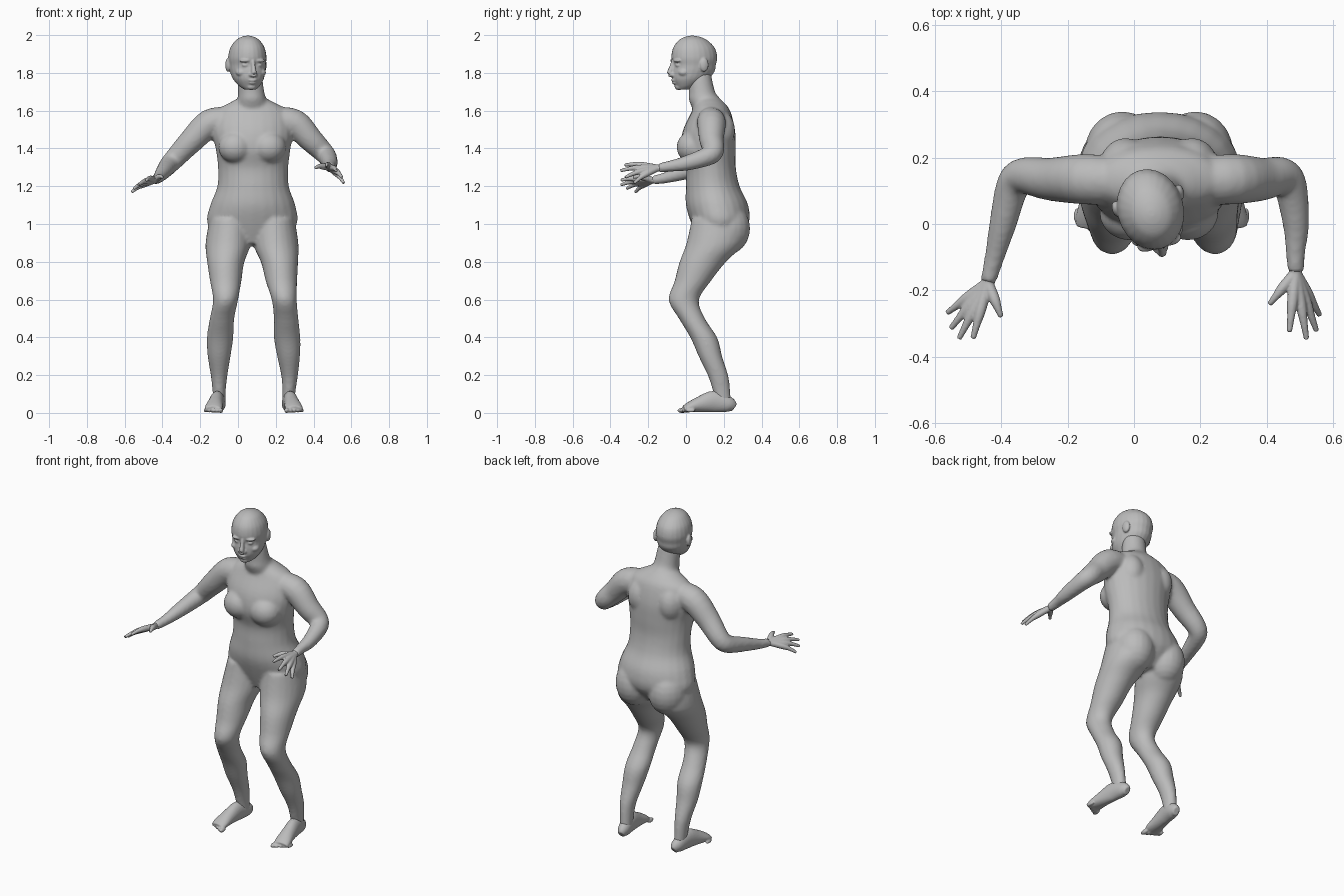
import bpy
import bmesh
from math import cos, sin, pi, radians
from mathutils import Matrix, Vector

cube = bpy.data.objects.get("Cube")
if cube:
    bpy.data.objects.remove(cube, do_unlink=True)

skin = bpy.data.materials.new("plain_grey")
skin.use_nodes = True
grey = (0.5, 0.5, 0.5, 1)
skin.diffuse_color = grey
skin.node_tree.nodes["Principled BSDF"].inputs["Base Color"].default_value = grey

MID = 0.075          # body's centre line
SIDES = 24


def refine(rows, steps=4):
    """Smooth curve through rows of numbers."""
    rows = [Vector(r) for r in rows]
    last = len(rows) - 1
    result = []
    for i in range(last):
        p, q = rows[i], rows[i + 1]
        m = (q - rows[max(i - 1, 0)]) / 2
        n = (rows[min(i + 2, last)] - p) / 2
        for k in range(steps):
            t = k / steps
            s = t * t * (3 - 2 * t)
            result.append(p * (1 - s) + q * s
                          + m * (t * (1 - t) ** 2) - n * (t * t * (1 - t)))
    return result + [rows[-1]]


def loft(bm, rings):
    """Closed skin over rings given as centre, half axis, half axis."""
    loops = []
    for c, u, v in rings:
        angles = [2 * pi * k / SIDES for k in range(SIDES)]
        loops.append([bm.verts.new(c + u * cos(a) + v * sin(a)) for a in angles])
    for a, b in zip(loops, loops[1:]):
        for k in range(SIDES):
            j = (k + 1) % SIDES
            bm.faces.new((a[k], a[j], b[j], b[k]))
    bm.faces.new(loops[0][::-1])
    bm.faces.new(loops[-1])


def stack(bm, rows):
    """Level ellipses: height, centre x, centre y, half width, half depth."""
    loft(bm, [(Vector((x, y, z)), Vector((a, 0, 0)), Vector((0, b, 0)))
              for z, x, y, a, b in refine(rows)])


def tube(bm, rows):
    """Limb along a path: x, y, z, half width, half height."""
    rows = refine(rows)
    rings = []
    for i, r in enumerate(rows):
        ahead = rows[min(i + 1, len(rows) - 1)] - rows[max(i - 1, 0)]
        t = Vector(ahead[:3]).normalized()
        u = t.cross(Vector((0, 0, 1))).normalized()
        rings.append((Vector(r[:3]), u * r[3], u.cross(t) * r[4]))
    loft(bm, rings)


def blob(bm, centre, size):
    bmesh.ops.create_uvsphere(bm, u_segments=20, v_segments=12, radius=1,
                              matrix=Matrix.LocRotScale(Vector(centre), None, Vector(size)))


def finish(bm, name, voxel, passes):
    """Fuse the overlapping shapes into one smooth skin."""
    bmesh.ops.recalc_face_normals(bm, faces=bm.faces)
    mesh = bpy.data.meshes.new(name)
    bm.to_mesh(mesh)
    bm.free()
    obj = bpy.data.objects.new(name, mesh)
    bpy.context.collection.objects.link(obj)
    fuse = obj.modifiers.new("fuse", "REMESH")
    fuse.mode = "VOXEL"
    fuse.voxel_size = voxel
    fuse.use_smooth_shade = True
    relax = obj.modifiers.new("relax", "SMOOTH")
    relax.factor = 0.5
    relax.iterations = passes
    graph = bpy.context.evaluated_depsgraph_get()
    baked = bpy.data.meshes.new_from_object(obj.evaluated_get(graph))
    obj.modifiers.clear()
    obj.data = baked
    baked.materials.clear()
    baked.materials.append(skin)
    for face in baked.polygons:
        face.use_smooth = True
        face.material_index = 0


# Torso and neck
body = bmesh.new()
stack(body, [(0.9, MID, .16, .13, .09), (1, MID, .18, .235, .15),
             (1.1, .078, .165, .226, .165), (1.2, .08, .142, .19, .143),
             (1.3, .08, .132, .186, .132), (1.4, .08, .118, .198, .146),
             (1.5, MID, .122, .215, .138), (1.6, MID, .133, .19, .102),
             (1.645, MID, .125, .12, .078), (1.67, MID, .115, .07, .06)])
stack(body, [(1.58, MID, .13, .1, .08), (1.66, .073, .1, .078, .085),
             (1.7, .07, .085, .07, .07), (1.8, .06, .07, .065, .062)])
for s in (-1, 1):
    blob(body, (MID + s * .088, .035, 1.41), (.092, .085, .085))    # breast
    blob(body, (MID + s * .11, .215, .98), (.115, .125, .14))       # buttock
    blob(body, (MID + s * .1, .17, 1.5), (.08, .09, .11))           # shoulder blade

# Legs: height, right x, left x, half width, centre y, half depth
leg = [(1.03, -.04, .19, .11, .17, .14), (.9, -.052, .2, .12, .152, .15),
       (.8, -.065, .22, .098, .087, .122), (.7, -.065, .23, .083, .035, .096),
       (.6, -.066, .245, .066, -.012, .08), (.5, -.085, .255, .065, .033, .069),
       (.4, -.095, .26, .07, .095, .071), (.3, -.1, .268, .06, .13, .062),
       (.2, -.1, .273, .044, .17, .054), (.12, -.1, .27, .035, .188, .046),
       (.05, -.098, .266, .032, .2, .04)]
stack(body, [(z, r, y, a, b) for z, r, l, a, y, b in leg])
stack(body, [(z, l, y, a, b) for z, r, l, a, y, b in leg])

# Arms: x, y, z, radius
right_arm = [(-.05, .13, 1.55, .072), (-.15, .135, 1.535, .076), (-.25, .135, 1.44, .065),
             (-.335, .145, 1.35, .055), (-.367, .11, 1.315, .05), (-.395, 0, 1.28, .041),
             (-.42, -.1, 1.25, .03), (-.44, -.175, 1.235, .024)]
left_arm = [(.2, .13, 1.55, .072), (.3, .135, 1.535, .076), (.385, .135, 1.45, .065),
            (.445, .145, 1.39, .056), (.472, .11, 1.36, .05), (.488, 0, 1.325, .04),
            (.487, -.08, 1.31, .03), (.487, -.145, 1.3, .025)]
for path in (right_arm, left_arm):
    tube(body, [p + p[-1:] for p in path])
finish(body, "body", .01, 5)

# Head, modelled facing forward and then turned a little to its left
head = bmesh.new()
stack(head, [(1.715, 0, -.055, .03, .035), (1.735, 0, -.04, .055, .06),
             (1.77, 0, -.02, .08, .097), (1.81, 0, -.004, .092, .114),
             (1.845, 0, .002, .096, .115), (1.885, 0, .002, .1, .123),
             (1.935, 0, 0, .09, .112), (1.975, 0, -.005, .063, .078),
             (1.993, 0, -.008, .035, .043), (2, 0, -.01, .01, .012)])
tube(head, [(0, -.108, 1.87, .011, .014), (0, -.12, 1.835, .011, .014),
            (0, -.132, 1.8, .015, .016), (0, -.122, 1.785, .012, .008)])  # nose
blob(head, (0, -.105, 1.764), (.026, .02, .008))     # upper lip
blob(head, (0, -.1, 1.75), (.022, .02, .008))        # lower lip
blob(head, (0, -.083, 1.73), (.026, .022, .018))     # chin
for s in (-1, 1):
    blob(head, (s * .014, -.118, 1.793), (.01, .013, .01))      # nostril
    blob(head, (s * .036, -.1, 1.868), (.034, .02, .01))        # brow
    blob(head, (s * .036, -.097, 1.844), (.019, .014, .01))     # eye
    blob(head, (s * .052, -.07, 1.805), (.03, .03, .022))       # cheek
    blob(head, (s * .099, .03, 1.845), (.013, .024, .036))      # ear
turn = Matrix.Translation((.05, .042, 0)) @ Matrix.Rotation(radians(15), 4, "Z")
bmesh.ops.transform(head, matrix=turn, verts=head.verts)
finish(head, "head", .005, 3)

# Hands: fingertips from thumb to little finger
tips = {
    "right_hand": (right_arm, [(-.4, -.28, 1.25), (-.485, -.345, 1.235), (-.527, -.345, 1.21),
                               (-.552, -.315, 1.19), (-.563, -.268, 1.172)]),
    "left_hand": (left_arm, [(.408, -.242, 1.3), (.468, -.325, 1.315), (.52, -.347, 1.285),
                             (.55, -.322, 1.25), (.56, -.275, 1.22)]),
}
for name, (arm, ends) in tips.items():
    hand = bmesh.new()
    wrist = Vector(arm[-1][:3])
    before = Vector(arm[-2][:3])
    start = wrist.lerp(before, .25)
    for i, end in enumerate(ends):
        end = Vector(end)
        rise = Vector((0, 0, .008))
        knuckle = wrist.lerp(end, .48) + rise
        joint = wrist.lerp(end, .75) + rise
        widths = (.02, .017, .0165, .0115, .008)
        places = (start, wrist, knuckle, joint, end)
        tube(hand, [(*p, w, w) for p, w in zip(places, widths)])
    finish(hand, name, .004, 2)

# Feet: y, half width, half height
sole = [(.255, .018, .024), (.225, .034, .042), (.15, .037, .057), (.08, .041, .044),
        (.02, .047, .028), (-.012, .043, .017)]
for name, s, heel, toe in (("right_foot", -1, -.095, -.132), ("left_foot", 1, .262, .298)):
    foot = bmesh.new()
    tube(foot, [(heel + (toe - heel) * (.25 - y) / .26, y, h + .006, w, h)
                for y, w, h in sole])
    for i in range(5):
        blob(foot, (toe + s * (.02 * i - .04), -.02 + .011 * i, .016),
             (.0135 - .001 * i, .026, .0135 - .001 * i))
    finish(foot, name, .005, 2)

# Rest the soles on the floor
bpy.context.view_layer.update()
parts = [bpy.data.objects[n] for n in ("body", "head", "right_hand", "left_hand",
                                       "right_foot", "left_foot")]
low = min(v.co.z for p in parts for v in p.data.vertices)
for p in parts:
    p.data.transform(Matrix.Translation((0, 0, -low)))
